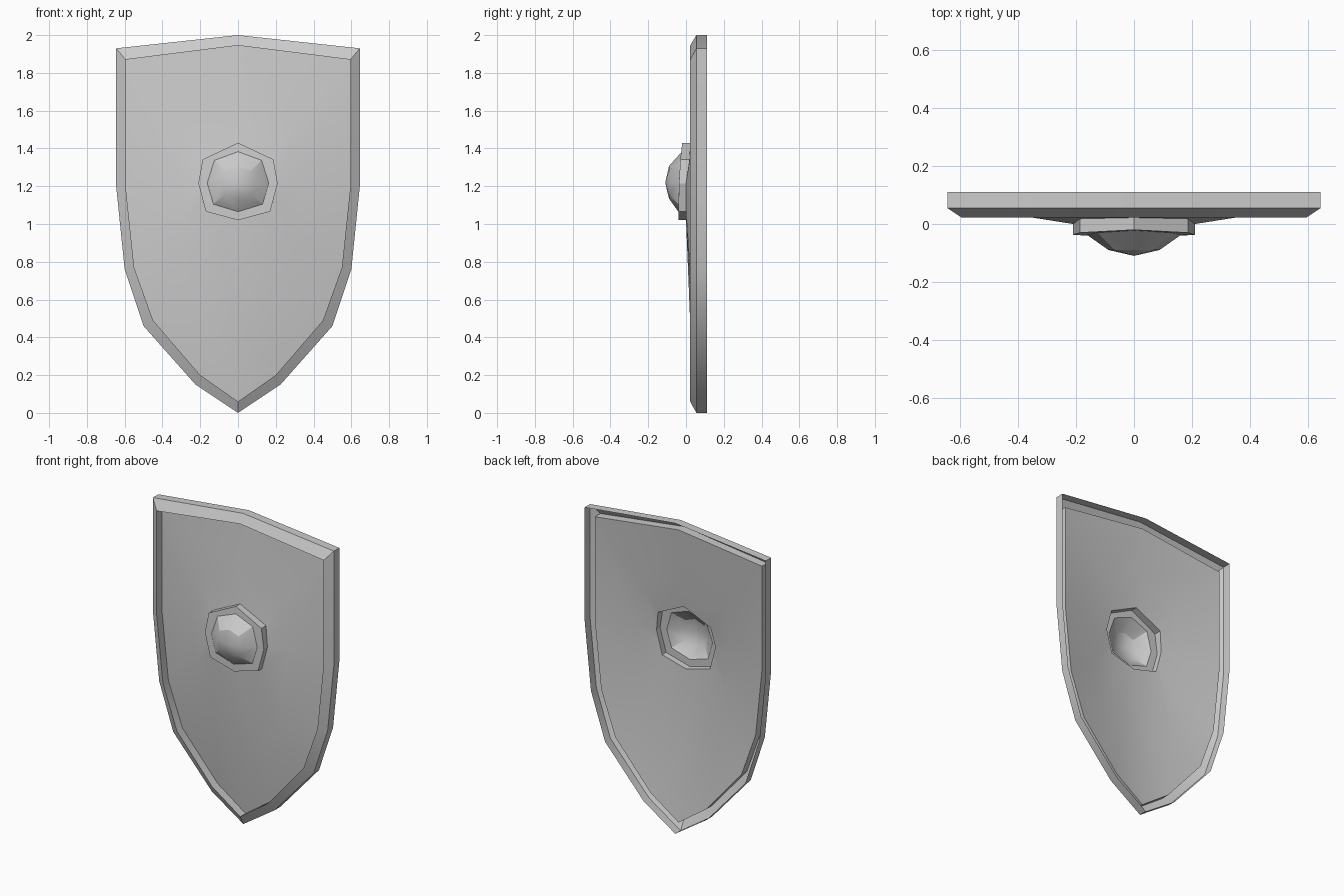
import bpy
import bmesh
from math import radians

if "Cube" in bpy.data.objects:
    bpy.data.objects.remove(bpy.data.objects["Cube"])


def loop(half, y):
    """Mirror a right-hand (x, z) half outline; y is a number or one per point."""
    ys = y if isinstance(y, (list, tuple)) else [y] * len(half)
    right = [(x, d, z) for (x, z), d in zip(half, ys)]
    return right + [(-x, d, z) for x, d, z in right[-2:0:-1]]


def sheet(name, loops, pole=None):
    """Bridge nested loops from outside to inside into one open sheet."""
    bm = bmesh.new()
    rings = [[bm.verts.new(p) for p in lp] for lp in loops]
    n = len(rings[0])
    for a, b in zip(rings, rings[1:]):
        for i in range(n):
            j = (i + 1) % n
            bm.faces.new((a[i], b[i], b[j], a[j]))
    if pole:
        tip = bm.verts.new(pole)
        for i in range(n):
            bm.faces.new((rings[-1][i], tip, rings[-1][(i + 1) % n]))
    mesh = bpy.data.meshes.new(name)
    bm.to_mesh(mesh)
    bm.free()
    ob = bpy.data.objects.new(name, mesh)
    bpy.context.collection.objects.link(ob)
    bpy.ops.object.select_all(action='DESELECT')
    bpy.context.view_layer.objects.active = ob
    ob.select_set(True)
    bpy.ops.object.shade_smooth_by_angle(angle=radians(25))
    return ob


def scaled(half, s, cz):
    return [(x * s, cz + (z - cz) * s) for x, z in half]


# Outlines, from the top point round the right side to the bottom point
outer = [(0, 2), (.645, 1.93), (.645, 1.2), (.6, .76), (.5, .46), (.225, .15), (0, 0)]
inner = [(0, 1.945), (.595, 1.87), (.595, 1.2), (.55, .77), (.45, .49), (.2, .2), (0, .06)]
bulge = [(0, 1.63), (.29, 1.51), (.35, 1.22), (.31, .93), (.27, .66), (.135, .57), (0, .48)]
collar = [(0, 1.43), (.187, 1.342), (.21, 1.215), (.17, 1.066), (0, 1.02)]
dome = [(0, 1.383), (.125, 1.337), (.163, 1.217), (.13, 1.105), (0, 1.065)]

# Collar outline with two extra points so that it matches the shield outline
c = collar
seat = c[:3] + [(.19, 1.14), c[3], (.085, 1.043), c[4]]

# Rim: side wall, bevel, and inner wall stepping back to the panel
sheet("rim", [loop(outer, .11), loop(outer, .055), loop(inner, .022), loop(inner, .077)])

# Panel: recessed at the edge, swelling forward to the boss
sheet("panel", [
    loop(inner, .077),
    loop(bulge, [.04, .045, .022, .022, .028, .026, .022]),
    loop(seat, [.022, .018, 0, 0, 0, 0, 0])])

# Boss: octagonal collar and low dome, hollow at the back
sheet("boss", [
    loop(collar, [.022, .018, 0, 0, 0]),
    loop(collar, [-.02, -.03, -.037, -.04, -.04]),
    loop(dome, [-.022, -.03, -.037, -.04, -.04]),
    loop(scaled(dome, .54, 1.217), -.09)], pole=(0, -.11, 1.217))
